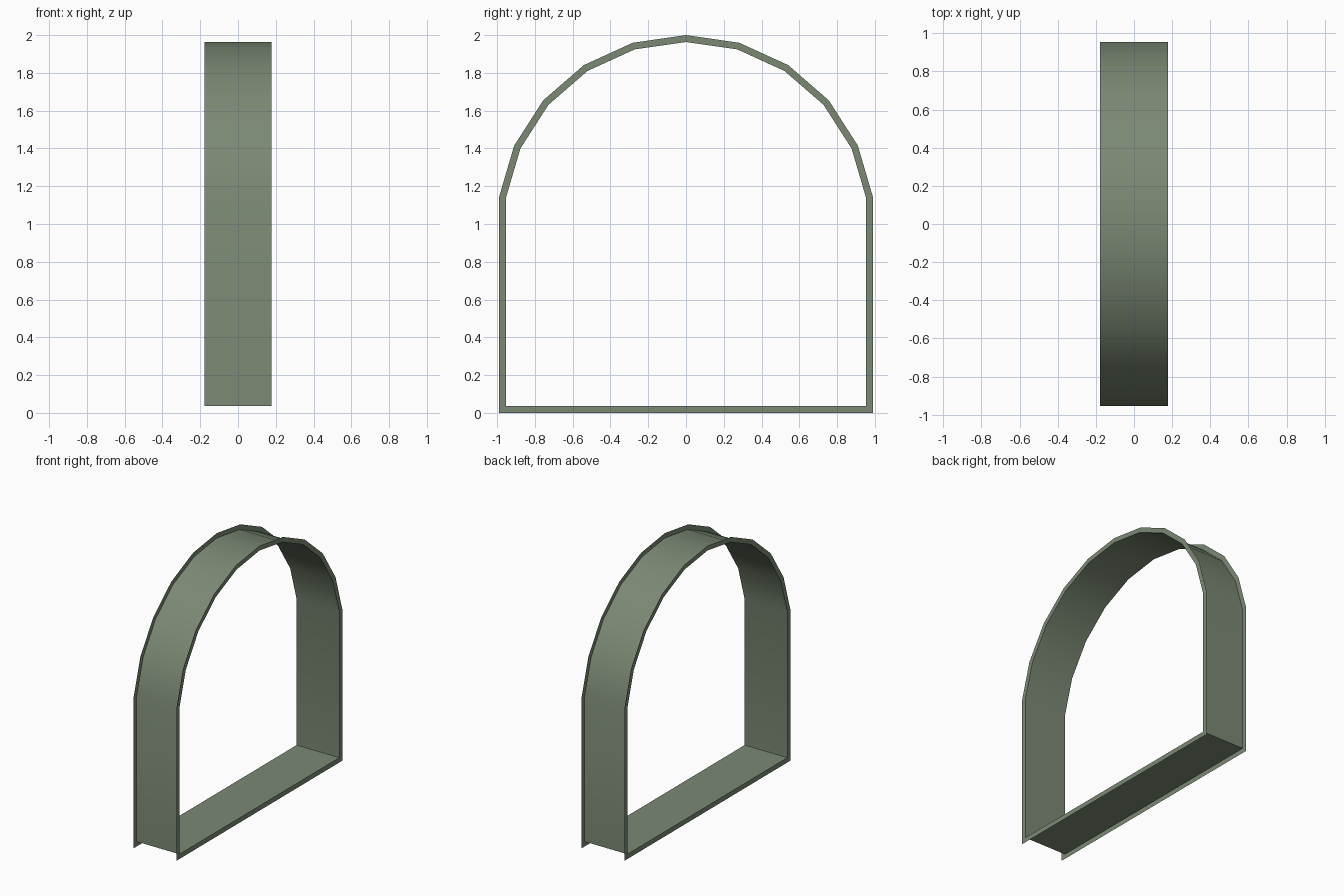
import bpy, bmesh, math

if "Cube" in bpy.data.objects:
    bpy.data.objects.remove(bpy.data.objects["Cube"])

HALF_W = 0.178      # half depth along x
SIDES = 22          # the arch follows a 22-sided circle
OUTER_R, INNER_R = 1.0, 0.9635


def arch_profile(r):
    """Closed (y, z) outline: flat base, straight legs, faceted arch around z = 1."""
    step = 2 * math.pi / SIDES
    arc = [(r * math.sin(k * step), 1 + r * math.cos(k * step))
           for k in range(5, -6, -1)]
    side = arc[0][0]
    return [(-side, 1 - r), (side, 1 - r)] + arc


def ring(bm, x, r):
    return [bm.verts.new((x, y, z)) for y, z in arch_profile(r)]


def bridge(bm, a, b):
    n = len(a)
    for i in range(n):
        j = (i + 1) % n
        bm.faces.new((a[i], a[j], b[j], b[i]))


bm = bmesh.new()
outer_l, inner_l = ring(bm, -HALF_W, OUTER_R), ring(bm, -HALF_W, INNER_R)
outer_r, inner_r = ring(bm, HALF_W, OUTER_R), ring(bm, HALF_W, INNER_R)

# thin flange, web band, thin flange
bridge(bm, outer_l, inner_l)
bridge(bm, inner_l, inner_r)
bridge(bm, inner_r, outer_r)

mesh = bpy.data.meshes.new("arched_frame")
bm.to_mesh(mesh)
bm.free()
frame = bpy.data.objects.new("arched_frame", mesh)
bpy.context.collection.objects.link(frame)

# muted green paint
mat = bpy.data.materials.new("muted_green")
mat.diffuse_color = (0.20, 0.25, 0.175, 1)
mat.use_nodes = True
mat.node_tree.nodes["Principled BSDF"].inputs["Base Color"].default_value = mat.diffuse_color
mesh.materials.append(mat)

# smooth arch, sharp corners and flange edges
bpy.context.view_layer.objects.active = frame
frame.select_set(True)
bpy.ops.object.shade_smooth_by_angle(angle=math.radians(30))
